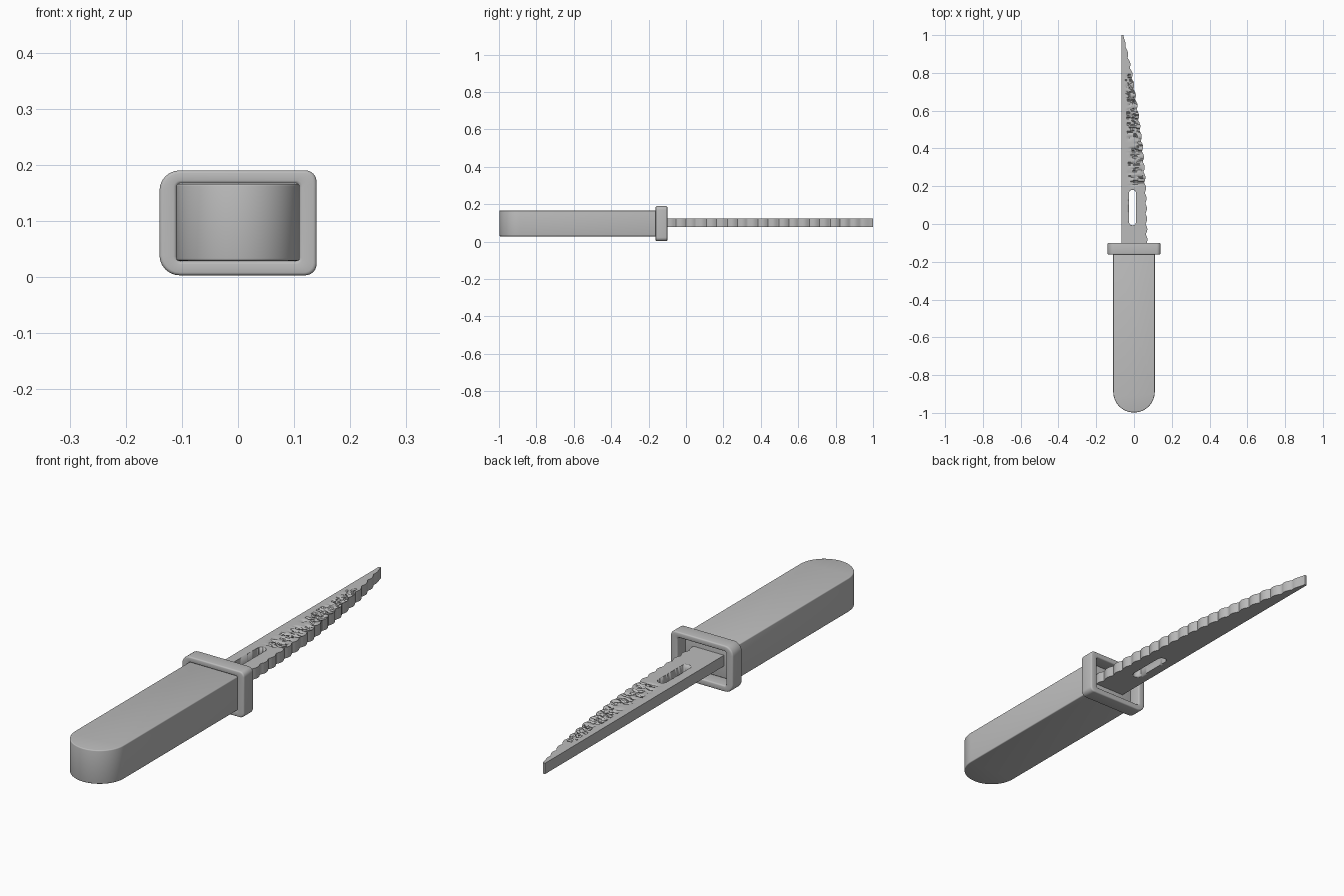
import bpy, bmesh, math, random

if "Cube" in bpy.data.objects:
    bpy.data.objects.remove(bpy.data.objects["Cube"])
random.seed(4)

grey = bpy.data.materials.new("grey")
grey.diffuse_color = (0.5, 0.5, 0.5, 1)
grey.use_nodes = True
grey.node_tree.nodes["Principled BSDF"].inputs["Base Color"].default_value = grey.diffuse_color


def make(name, bm, bevel=0.0, angle=35):
    bmesh.ops.recalc_face_normals(bm, faces=bm.faces[:])
    me = bpy.data.meshes.new(name)
    bm.to_mesh(me)
    bm.free()
    me.materials.append(grey)
    ob = bpy.data.objects.new(name, me)
    bpy.context.collection.objects.link(ob)
    bpy.context.view_layer.objects.active = ob
    for o in bpy.context.selected_objects:
        o.select_set(False)
    ob.select_set(True)
    if bevel:
        m = ob.modifiers.new("soft_edges", 'BEVEL')
        m.width, m.segments, m.limit_method = bevel, 3, 'ANGLE'
        m.angle_limit = math.radians(50)
        bpy.ops.object.modifier_apply(modifier=m.name)
    bpy.ops.object.shade_smooth_by_angle(angle=math.radians(angle))
    return ob


def prism(name, outline, z0, z1, bevel=0.0):
    """Extrude an xy outline between two heights."""
    bm = bmesh.new()
    lo = [bm.verts.new((x, y, z0)) for x, y in outline]
    hi = [bm.verts.new((x, y, z1)) for x, y in outline]
    bm.faces.new(lo)
    bm.faces.new(hi)
    for i in range(len(lo)):
        j = (i + 1) % len(lo)
        bm.faces.new((lo[i], lo[j], hi[j], hi[i]))
    return make(name, bm, bevel)


def arc(cx, cy, r, a0, a1, n):
    return [(cx + r * math.cos(math.radians(a0 + (a1 - a0) * i / n)),
             cy + r * math.sin(math.radians(a0 + (a1 - a0) * i / n))) for i in range(n + 1)]


def round_rect(x, z0, z1, r_left, r_right, n=6):
    return (arc(x - r_right, z0 + r_right, r_right, -90, 0, n)
            + arc(x - r_right, z1 - r_right, r_right, 0, 90, n)
            + arc(-x + r_left, z1 - r_left, r_left, 90, 180, n)
            + arc(-x + r_left, z0 + r_left, r_left, 180, 270, n))


# Handle: flat bar with a round butt
prism("handle", [(0.11, -0.15), (-0.11, -0.15)] + arc(0, -0.888, 0.11, 180, 360, 32),
      0.029, 0.166, 0.004)

# Guard: open rounded frame around the handle's end
bm = bmesh.new()
outer = round_rect(0.14, 0.003, 0.19, 0.036, 0.02)
inner = round_rect(0.109, 0.028, 0.167, 0.008, 0.008)
loops = [[bm.verts.new((x, y, z)) for x, z in pts]
         for pts, y in ((outer, -0.162), (outer, -0.1), (inner, -0.1), (inner, -0.162))]
for k in range(4):
    a, b = loops[k], loops[(k + 1) % 4]
    for i in range(len(a)):
        j = (i + 1) % len(a)
        bm.faces.new((a[i], a[j], b[j], b[i]))
make("guard", bm, 0.006)

# Blade: straight spine, scalloped cutting edge, chipped upper face
EDGE = [(-0.17, 0.068), (0.1, 0.064), (0.25, 0.056), (0.4, 0.045), (0.6, 0.019),
        (0.8, -0.013), (0.95, -0.045), (1.0, -0.056)]
ROWS, COLS = 200, 10
SPINE, Z0, Z1 = -0.066, 0.079, 0.123


def edge_x(y):
    for (ya, xa), (yb, xb) in zip(EDGE, EDGE[1:]):
        if y <= yb + 1e-6:
            x = xa + (xb - xa) * (y - ya) / (yb - ya)
            break
    fade = min(1, (1 - y) / 0.1)
    return x + 0.009 * fade * (abs(math.sin(math.pi * y / 0.055)) - 0.5)


bm = bmesh.new()
top, bottom = [], []
for r in range(ROWS + 1):
    y = -0.17 + 1.17 * r / ROWS
    xe = edge_x(y)
    t_row, b_row = [], []
    for c in range(COLS + 1):
        u = c / COLS
        x = SPINE + (xe - SPINE) * u
        chip = 0
        if 0.2 < y < 0.8 and 0.35 < u < 0.95 and random.random() < 0.35:
            chip = random.uniform(0.002, 0.010)
        t_row.append(bm.verts.new((x, y, Z1 - chip)))
        b_row.append(bm.verts.new((x, y, Z0)))
    top.append(t_row)
    bottom.append(b_row)
for r in range(ROWS):
    for g in (top, bottom):
        for c in range(COLS):
            bm.faces.new((g[r][c], g[r][c + 1], g[r + 1][c + 1], g[r + 1][c]))
    for c in (0, COLS):
        bm.faces.new((top[r][c], top[r + 1][c], bottom[r + 1][c], bottom[r][c]))
for r in (0, ROWS):
    for c in range(COLS):
        bm.faces.new((top[r][c], top[r][c + 1], bottom[r][c + 1], bottom[r][c]))
blade = make("blade", bm)

# Slot through the blade
slot = prism("slot_cutter", arc(-0.008, 0.162, 0.019, 0, 180, 12)
             + arc(-0.008, 0.012, 0.019, 180, 360, 12), 0.02, 0.18)
slot.hide_render = True
cut = blade.modifiers.new("slot", 'BOOLEAN')
cut.operation, cut.object, cut.solver = 'DIFFERENCE', slot, 'EXACT'
bpy.context.view_layer.objects.active = blade
bpy.ops.object.modifier_apply(modifier=cut.name)
bpy.data.objects.remove(slot)
